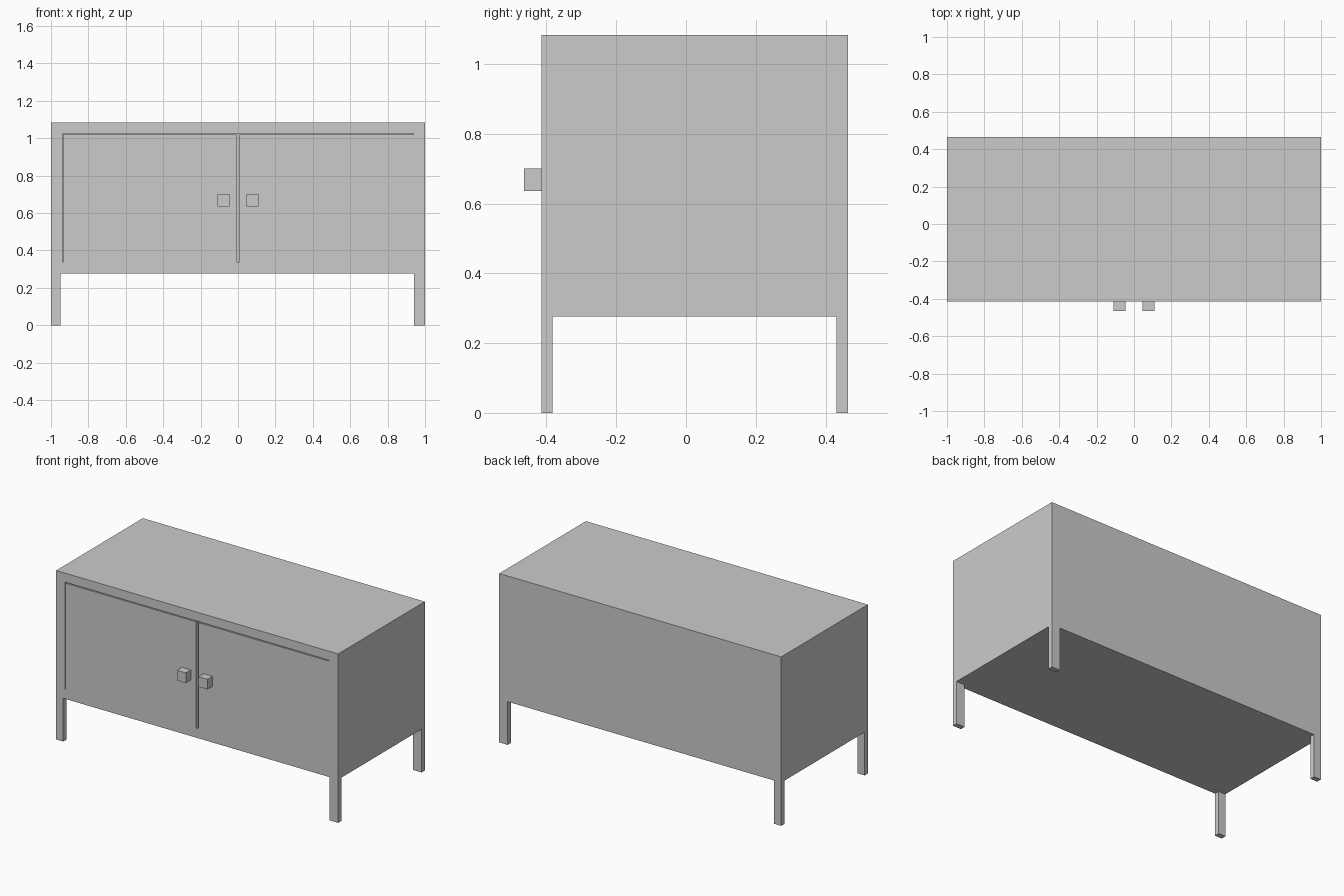
import bpy, bmesh
from mathutils import Vector

if "Cube" in bpy.data.objects:
    bpy.data.objects.remove(bpy.data.objects["Cube"])


def box(name, lo, hi):
    """Axis-aligned box between two corners."""
    lo, hi = Vector(lo), Vector(hi)
    bm = bmesh.new()
    bmesh.ops.create_cube(bm, size=1)
    bmesh.ops.scale(bm, vec=hi - lo, verts=bm.verts)
    bmesh.ops.translate(bm, vec=(lo + hi) / 2, verts=bm.verts)
    mesh = bpy.data.meshes.new(name)
    bm.to_mesh(mesh)
    bm.free()
    obj = bpy.data.objects.new(name, mesh)
    bpy.context.collection.objects.link(obj)
    return obj


FRONT, BACK = -0.414, 0.464
BOTTOM, TOP = 0.277, 1.083
OPEN_X, OPEN_LO, OPEN_HI = 0.937, 0.338, 1.025

# Cabinet carcass, hollowed from the front to leave a frame
carcass = box("cabinet_body", (-1, FRONT, BOTTOM), (1, BACK, TOP))
cutter = box("opening_cutter", (-OPEN_X, FRONT - 0.1, OPEN_LO),
             (OPEN_X, BACK - 0.06, OPEN_HI))
cutter.hide_render = True
cutter.hide_set(True)
cut = carcass.modifiers.new("opening", 'BOOLEAN')
cut.operation = 'DIFFERENCE'
cut.solver = 'EXACT'
cut.object = cutter

# Flush doors with narrow gaps at the left, top and centre
for side, x0, x1 in (("left", -OPEN_X + 0.005, -0.008), ("right", 0.008, OPEN_X)):
    box(side + "_door", (x0, FRONT, OPEN_LO), (x1, FRONT + 0.05, OPEN_HI - 0.006))

# Square handles
for side, x in (("left", -0.077), ("right", 0.077)):
    box(side + "_handle", (x - 0.032, -0.464, 0.636), (x + 0.032, FRONT, 0.701))

# Four corner legs
for side, x0, x1 in (("left", -1, -0.95), ("right", 0.94, 1)):
    for end, y0, y1 in (("front", FRONT, FRONT + 0.032), ("back", BACK - 0.032, BACK)):
        box(f"{end}_{side}_leg", (x0, y0, 0), (x1, y1, BOTTOM))
